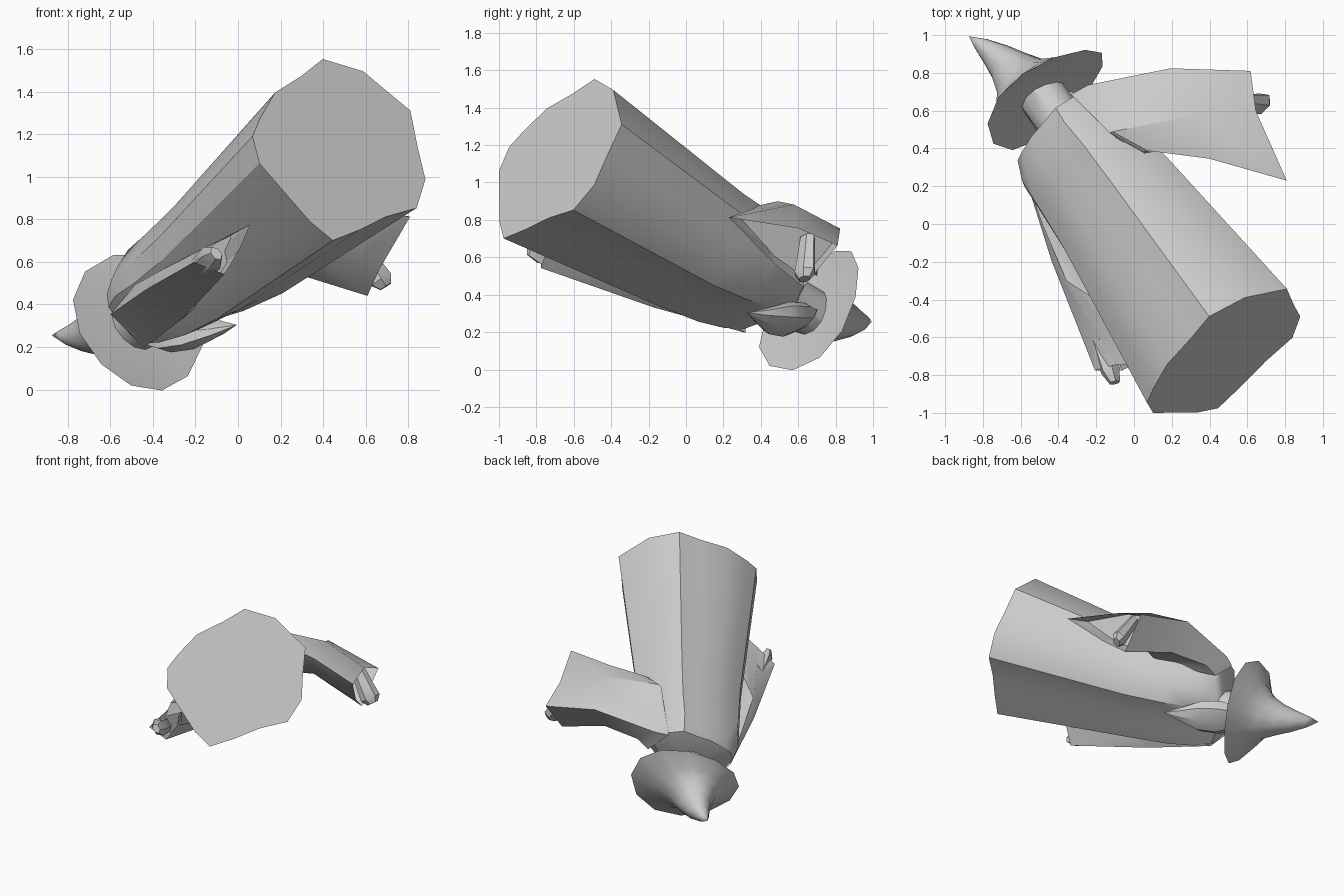
import bpy, bmesh
from math import sin, cos, pi, radians
from mathutils import Vector, Matrix

# Remove the default cube only
default_cube = bpy.data.objects.get("Cube")
if default_cube:
    bpy.data.objects.remove(default_cube, do_unlink=True)

# One clay grey for the whole figure
grey = bpy.data.materials.new("clay_grey")
grey.use_nodes = True
grey_colour = (0.6, 0.6, 0.6, 1)
grey.diffuse_color = grey_colour
grey.node_tree.nodes["Principled BSDF"].inputs["Base Color"].default_value = grey_colour

# The figure's own frame: x to its left, -y to its front, z from hem to hat
up = Vector((-0.52, 0.73, -0.445)).normalized()
front = Vector((0.70, 0.06, -0.71))
front = (front - up * front.dot(up)).normalized()
left = up.cross(front)
frame = Matrix((left, -front, up)).transposed().to_4x4()
frame.translation = Vector((0.485, -0.685, 1.13))


def loft(name, rings, cap_start=False, cap_end=False, angle=30):
    """Skin a list of rings that share one point count."""
    bm = bmesh.new()
    rows = [[bm.verts.new(point) for point in ring] for ring in rings]
    count = len(rows[0])
    for lower, upper in zip(rows, rows[1:]):
        for i in range(count):
            j = (i + 1) % count
            bm.faces.new((lower[i], lower[j], upper[j], upper[i]))
    if cap_start:
        bm.faces.new(rows[0][::-1])
    if cap_end:
        bm.faces.new(rows[-1])
    bmesh.ops.remove_doubles(bm, verts=bm.verts, dist=0.0005)
    bmesh.ops.recalc_face_normals(bm, faces=bm.faces)
    mesh = bpy.data.meshes.new(name)
    bm.to_mesh(mesh)
    bm.free()
    mesh.materials.append(grey)
    part = bpy.data.objects.new(name, mesh)
    bpy.context.collection.objects.link(part)
    part.matrix_world = frame
    bpy.ops.object.select_all(action="DESELECT")
    part.select_set(True)
    bpy.context.view_layer.objects.active = part
    bpy.ops.object.shade_smooth_by_angle(angle=radians(angle))


def oval(height, width, depth, forward=0, sides=12, droop=0, shift=0):
    """Horizontal oval ring, with an optional droop at its sides."""
    turns = [2 * pi * i / sides for i in range(sides)]
    return [(width * cos(a) + shift, depth * sin(a) - forward, height - droop * cos(a) ** 2)
            for a in turns]


def flip(rings):
    return [[(-x, y, z) for x, y, z in ring] for ring in rings]


# Robe: a folded hem outline, scaled up to shoulders that lean back
hem = [(-.32, .35), (-.45, .17), (-.49, -.12), (-.36, -.26), (-.25, -.39),
       (-.08, -.45), (.1, -.37), (.28, -.32), (.45, -.26), (.47, -.12), (.44, .24),
       (.35, .35), (.24, .38), (.05, .41), (-.15, .37)]
robe_levels = [(0, 1, 1, 0), (1.05, .76, .76, 0), (1.32, .72, .68, .02),
               (1.5, .68, .6, .05), (1.62, .61, .46, .06), (1.67, .28, .27, 0)]
loft("robe", [[(x * wide, y * deep + back, height) for x, y in hem]
              for height, wide, deep, back in robe_levels], True, True, 32)


def sleeve(name, rings):
    """Hanging sleeve, its cuff closed by a recessed lining."""
    elbow, cuff = rings[-2:]
    middle = sum((Vector(p) for p in cuff), Vector()) / len(cuff)
    lining = [Vector(c).lerp(middle, .12).lerp(Vector(e), .3) for c, e in zip(cuff, elbow)]
    loft(name, rings + [lining], True, True)


# Sleeve rings run back top, back low, hanging hem, front low, front top
shoulder = [(.27, .14, 1.64), (.36, .18, 1.28), (.37, .05, 1.12),
            (.25, -.1, 1.15), (.28, -.08, 1.63)]
raised_shoulder = [(.36, .09, 1.62), (.38, .18, 1.27), (.39, .04, 1.11),
                   (.28, -.12, 1.16), (.35, -.1, 1.56)]
raised_elbow = [(.68, -.16, 1.42), (.65, -.15, 1.11), (.51, -.2, .92),
                (.45, -.28, 1.12), (.48, -.3, 1.38)]
raised_cuff = [(.83, -.52, 1.23), (.75, -.46, 1.02), (.61, -.51, .64),
               (.57, -.6, 1), (.58, -.66, 1.2)]
lowered_elbow = [(.48, .14, 1.13), (.46, .16, .97), (.41, .12, .79),
                 (.41, -.05, .95), (.45, -.08, 1.12)]
lowered_cuff = [(.69, .11, .53), (.56, .1, .45), (.45, .05, .33),
                (.53, 0, .42), (.65, -.03, .48)]
sleeve("right_sleeve", flip([shoulder, raised_shoulder, raised_elbow, raised_cuff]))
sleeve("left_sleeve", [shoulder, lowered_elbow, lowered_cuff])


def hand(name, start, end, size):
    """Tapered six-sided hand running from inside the cuff."""
    start, end = Vector(start), Vector(end)
    turn = (end - start).to_track_quat("Z", "Y")
    rings = []
    for along, scale in ((0, .7), (.6, .9), (.85, 1), (1, .55)):
        middle = start.lerp(end, along)
        rings.append([middle + turn @ Vector(p)
                      for p in oval(0, size * scale, size * scale * .7, sides=6)])
    loft(name, rings, True, True)


hand("right_hand", (-.71, -.43, 1.13), (-.65, -.69, 1.14), .07)
hand("left_hand", (.53, .05, .85), (.66, .07, .41), .065)

# Head with its neck, rising into the hat
loft("head", [oval(1.56, .13, .13), oval(1.7, .13, .13), oval(1.9, .13, .13)], True, True)

# Pointed beard sweeping forward
loft("beard", [oval(height, wide, deep, forward, 8) for height, wide, deep, forward in
               ((1.8, .1, .05, .09), (1.72, .13, .08, .14), (1.6, .12, .08, .2),
                (1.48, .06, .04, .26), (1.36, 0, 0, .31))], True)

# Hat: drooping brim, concave crown and a tip bent backwards
brim = oval(1.87, .39, .345, droop=.05, shift=-.02)
crown_levels = ((1.92, .25, .23, -.02), (1.99, .16, .17, -.05), (2.09, .11, .12, -.08),
                (2.18, .075, .085, -.12), (2.26, .04, .045, -.17), (2.32, 0, 0, -.22))
loft("hat", [oval(1.86, 0, 0), brim] + [oval(*level) for level in crown_levels], angle=40)
